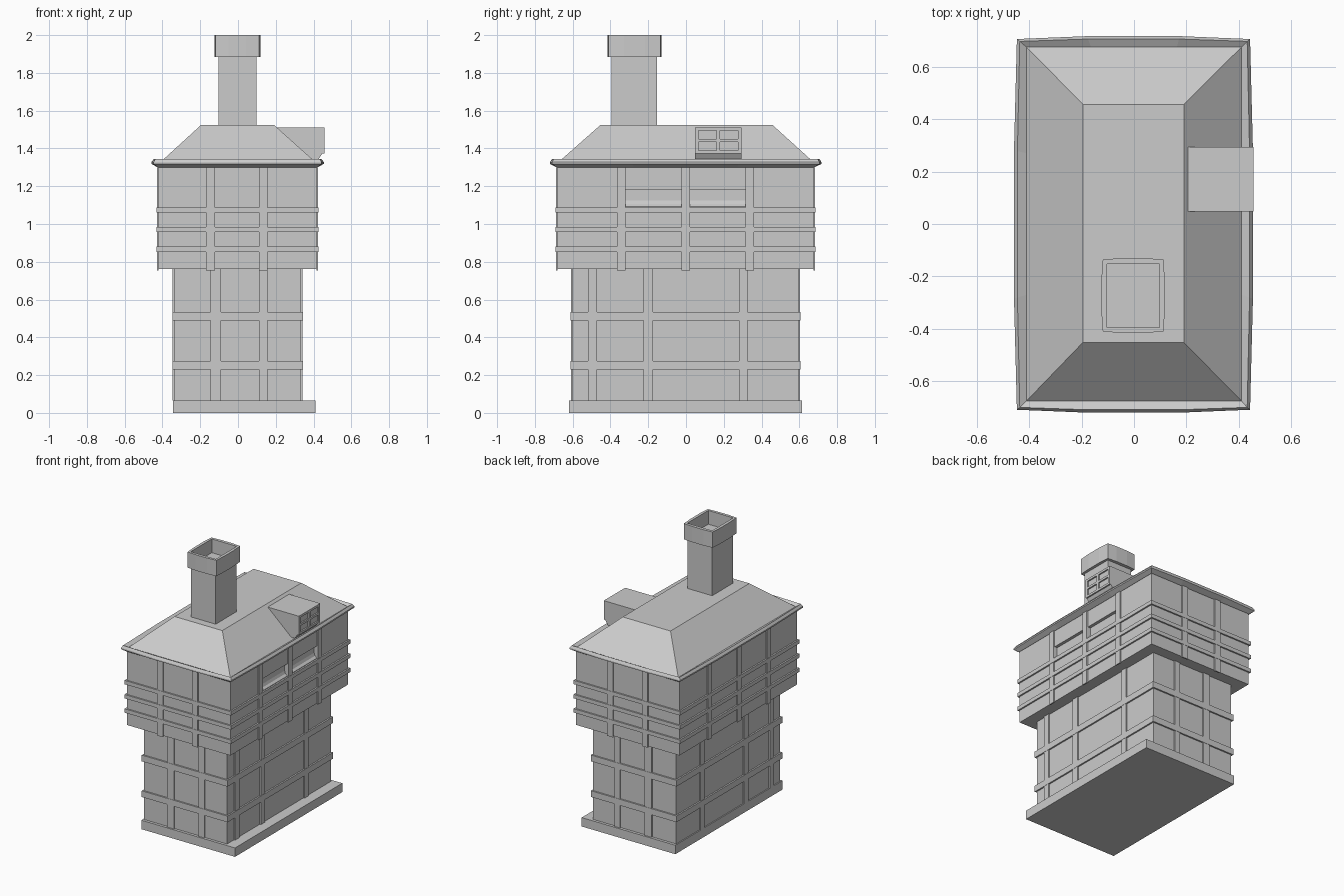
import bpy, bmesh

if "Cube" in bpy.data.objects:
    bpy.data.objects.remove(bpy.data.objects["Cube"])


def make(name, verts, faces):
    bm = bmesh.new()
    vs = [bm.verts.new(v) for v in verts]
    for f in faces:
        bm.faces.new([vs[i] for i in f])
    bmesh.ops.recalc_face_normals(bm, faces=bm.faces)
    me = bpy.data.meshes.new(name)
    bm.to_mesh(me)
    bm.free()
    ob = bpy.data.objects.new(name, me)
    bpy.context.collection.objects.link(ob)
    return ob


def rect(x0, x1, y0, y1, z, bulge=None):
    """Rectangular loop; with bulge, each side gets two points pushed outward."""
    pts = [(x0, y0), (x1, y0), (x1, y1), (x0, y1)]
    if bulge is None:
        return [(x, y, z) for x, y in pts]
    out = []
    for i in range(4):
        (ax, ay), (bx, by) = pts[i], pts[(i + 1) % 4]
        dx, dy = bx - ax, by - ay
        d = (dx * dx + dy * dy) ** 0.5
        out.append((ax, ay, z))
        for t in (0.3, 0.7):
            out.append((ax + dx * t + dy / d * bulge, ay + dy * t - dx / d * bulge, z))
    return out


def loft(name, loops, ring=False):
    """Skin a stack of loops; ring joins last to first, otherwise cap the ends."""
    n, m = len(loops[0]), len(loops)
    verts = [p for l in loops for p in l]
    faces = []
    for k in range(m if ring else m - 1):
        a, b = k * n, (k + 1) % m * n
        faces += [(a + i, a + (i + 1) % n, b + (i + 1) % n, b + i) for i in range(n)]
    if not ring:
        faces += [tuple(range(n)), tuple(range((m - 1) * n, m * n))]
    return make(name, verts, faces)


def box(name, x0, x1, y0, y1, z0, z1):
    return loft(name, [rect(x0, x1, y0, y1, z0), rect(x0, x1, y0, y1, z1)])


def prism(name, profile, y0, y1):
    return loft(name, [[(x, y, z) for x, z in profile] for y in (y0, y1)])


def band(name, b, z0, z1, t):
    """Horizontal timber running round a wall box b."""
    x0, x1, y0, y1 = b
    o = (x0 - t, x1 + t, y0 - t, y1 + t)
    loft(name, [rect(*b, z0), rect(*o, z0), rect(*o, z1), rect(*b, z1)], ring=True)


def posts(name, b, xs, ys, z0, z1, t):
    """Vertical timbers on all four walls of box b."""
    x0, x1, y0, y1 = b
    for a, c in xs:
        box(name + "_front", a, c, y0 - t, y0, z0, z1)
        box(name + "_back", a, c, y1, y1 + t, z0, z1)
    for a, c in ys:
        box(name + "_left", x0 - t, x0, a, c, z0, z1)
        box(name + "_right", x1, x1 + t, a, c, z0, z1)


# Plinth, wider on the right
box("plinth", -0.345, 0.41, -0.62, 0.615, 0, 0.065)

# Lower storey with timbers
low = (-0.337, 0.332, -0.6, 0.595)
box("lower_wall", *low, 0.065, 0.765)
for z in (0.23, 0.49):
    band("lower_beam", low, z, z + 0.045, 0.011)
posts("lower_post", low, [(-0.145, -0.09), (0.11, 0.155)],
      [(-0.52, -0.47), (-0.225, -0.175), (0.28, 0.325)], 0.065, 0.765, 0.009)

# Overhanging upper storey with timbers
up = (-0.42, 0.415, -0.68, 0.675)
wall = box("upper_wall", *up, 0.762, 1.305)
for z in (0.853, 0.957, 1.06):
    band("upper_beam", up, z, z + 0.028, 0.011)
posts("upper_post", up, [(-0.17, -0.123), (0.11, 0.157)],
      [(-0.365, -0.32), (-0.025, 0.02), (0.315, 0.36)], 0.755, 1.3, 0.009)

# Two recessed windows with sloping sills on the right wall
for y0, y1 in ((-0.32, -0.025), (0.02, 0.315)):
    cut = prism("window_cutter", [(0.5, 1.18), (0.393, 1.18), (0.393, 1.125),
                                  (0.4, 1.105), (0.415, 1.092), (0.5, 1.092)], y0, y1)
    cut.hide_render = True
    cut.hide_set(True)
    mod = wall.modifiers.new("window", "BOOLEAN")
    mod.operation = "DIFFERENCE"
    mod.object = cut

# Hipped roof with flat top and gutter lip
loft("roof", [
    rect(-0.425, 0.42, -0.685, 0.68, 1.3, 0),
    rect(-0.447, 0.443, -0.709, 0.706, 1.318, 0.011),
    rect(-0.447, 0.443, -0.709, 0.706, 1.328, 0.011),
    rect(-0.436, 0.432, -0.7, 0.697, 1.345, 0.009),
    rect(-0.41, 0.41, -0.675, 0.675, 1.328, 0),
    rect(-0.195, 0.19, -0.452, 0.457, 1.525, 0)])

# Chimney shaft and hollow cap
shaft = (-0.104, 0.097, -0.395, -0.153)
box("chimney_shaft", *shaft, 1.5, 1.89)
cap = (-0.119, 0.112, -0.41, -0.136)
loft("chimney_cap", [
    rect(*shaft, 1.9, 0), rect(*shaft, 2.0, 0),
    rect(*cap, 2.0, 0.006), rect(*cap, 1.885, 0.006), rect(*shaft, 1.885, 0)])

# Dormer with four-pane window
prism("dormer", [(0.2, 1.51), (0.447, 1.51), (0.447, 1.375), (0.425, 1.34), (0.385, 1.34)],
      0.048, 0.294)
for y in (0.048, 0.162, 0.276):
    box("dormer_window_upright", 0.447, 0.457, y, y + 0.018, 1.372, 1.51)
for z in (1.372, 1.433, 1.494):
    for y in (0.066, 0.18):
        box("dormer_window_rail", 0.447, 0.457, y, y + 0.096, z, z + 0.016)
